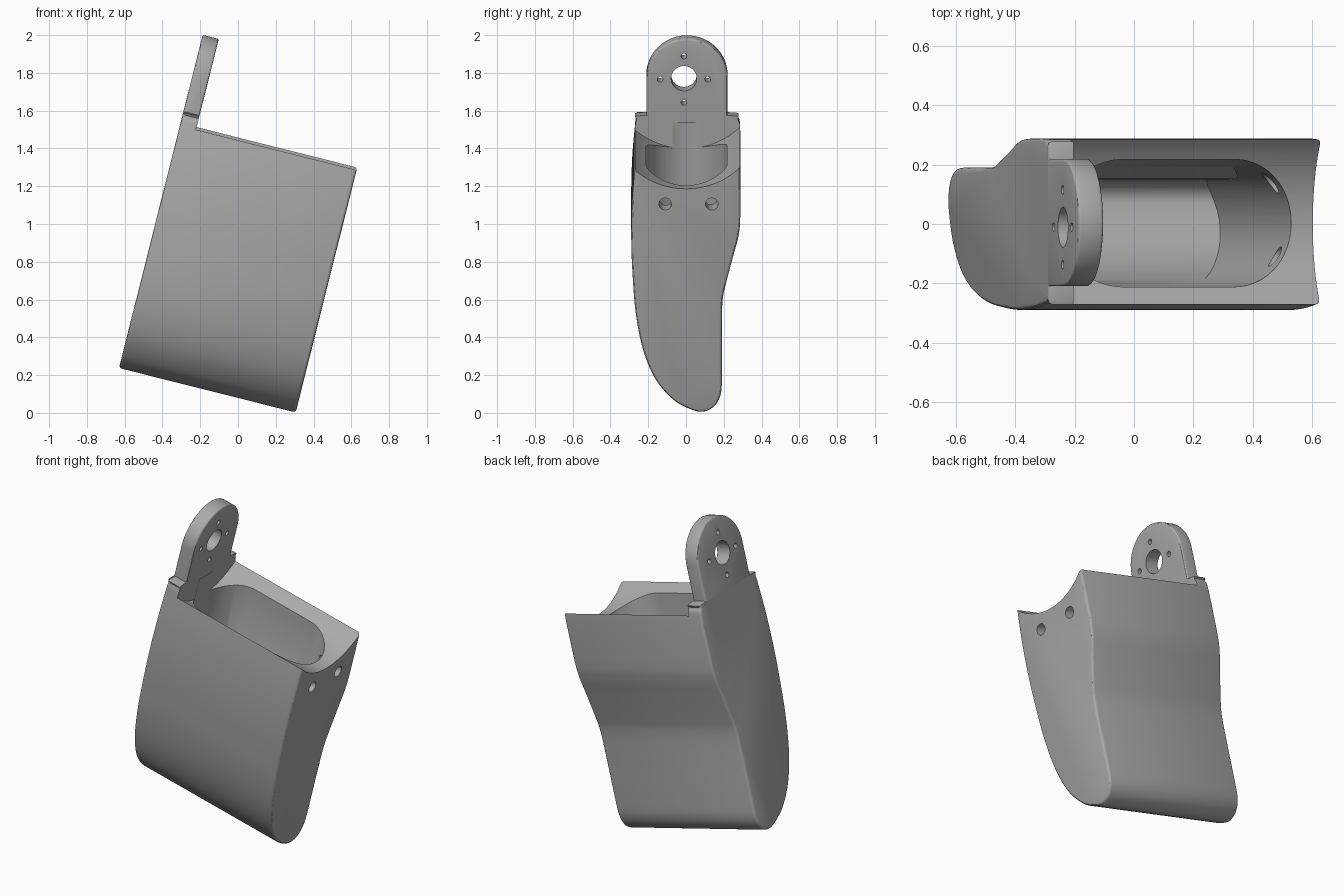
import bpy, bmesh, math
from mathutils import Vector, Matrix

if "Cube" in bpy.data.objects:
    bpy.data.objects.remove(bpy.data.objects["Cube"])

LENGTH, PLATE = 0.965, 0.088
PLACE = Matrix.Translation((-0.63, 0, 0.238)) @ Matrix.Rotation(math.radians(14.1), 4, 'Y')

grey = bpy.data.materials.new("matte_grey")
grey.use_nodes = True
COLOUR = (0.4, 0.4, 0.4, 1)
grey.diffuse_color = COLOUR
grey.node_tree.nodes["Principled BSDF"].inputs["Base Color"].default_value = COLOUR


def prism(name, outline, axis, start, end, rim=0.0):
    """Extrude a closed 2D outline along x (outline is y, z) or z (outline is x, y)."""
    bm = bmesh.new()
    place = (lambda a, b, t: (t, a, b)) if axis == 'X' else (lambda a, b, t: (a, b, t))
    lo, hi = ([bm.verts.new(place(a, b, t)) for a, b in outline] for t in (start, end))
    caps = [bm.faces.new(lo), bm.faces.new(hi)]
    n = len(outline)
    for i in range(n):
        j = (i + 1) % n
        bm.faces.new((lo[i], lo[j], hi[j], hi[i]))
    bmesh.ops.recalc_face_normals(bm, faces=bm.faces)
    if rim:
        edges = list({e for f in caps for e in f.edges})
        bmesh.ops.bevel(bm, geom=edges, offset=rim, segments=3, profile=0.5, affect='EDGES')
    mesh = bpy.data.meshes.new(name)
    bm.to_mesh(mesh)
    bm.free()
    mesh.materials.append(grey)
    obj = bpy.data.objects.new(name, mesh)
    bpy.context.collection.objects.link(obj)
    return obj


def arc(cx, cy, r, a0=0, a1=360, steps=48):
    """Points on an arc; a full turn leaves out the repeated end point."""
    count = steps if a1 - a0 == 360 else steps + 1
    turn = [math.radians(a0 + (a1 - a0) * i / steps) for i in range(count)]
    return [(cx + r * math.cos(t), cy + r * math.sin(t)) for t in turn]


def combine(target, other, operation):
    """Apply a boolean, then remove the helper object."""
    mod = target.modifiers.new("combine", 'BOOLEAN')
    mod.operation, mod.solver, mod.object = operation, 'EXACT', other
    other.hide_render = True
    bpy.context.view_layer.objects.active = target
    bpy.ops.object.modifier_apply(modifier=mod.name)
    bpy.data.objects.remove(other)


def smooth_loop(points, steps=5):
    """Closed Catmull-Rom curve through the points."""
    p, out = [Vector(q) for q in points], []
    n = len(p)
    for i in range(n):
        a, b, c, d = p[i - 1], p[i], p[(i + 1) % n], p[(i + 2) % n]
        for k in range(steps):
            t = k / steps
            out.append(0.5 * (2 * b + (c - a) * t + (2 * a - 5 * b + 4 * c - d) * t * t
                              + (3 * b - a - 3 * c + d) * t ** 3))
    return out


# Curved side profile (y, height), from the front shoulder round the toe to the back
PROFILE = smooth_loop([
    (-.225, 1.40), (-.262, 1.375), (-.272, 1.31), (-.285, 1.15), (-.29, .95), (-.283, .75),
    (-.265, .53), (-.225, .33), (-.16, .175), (-.07, .068), (.02, .015), (.09, 0),
    (.15, .03), (.185, .1), (.19, .22), (.19, .42), (.193, .6), (.212, .7), (.25, .85),
    (.276, .95), (.287, 1.05), (.287, 1.31), (.275, 1.375), (.23, 1.40)])

# Main housing with rounded end rims
housing = prism("housing", PROFILE, 'X', 0, LENGTH, rim=0.016)

# Concave saddle across the top, leaving the end plate standing
combine(housing, prism("saddle_cutter", arc(0, 1.63, 0.41, steps=96), 'X', PLATE, 1.3), 'DIFFERENCE')

# Mounting tab on the end plate
tab_outline = [(-.21, 1.2), (.22, 1.2)] + arc(.005, 1.603, .215, 0, 180)
combine(housing, prism("mounting_tab", tab_outline, 'X', 0, PLATE, rim=0.01), 'UNION')

# Deep pocket: a rounded slot limited by the inset side profile
inner = []
for i, q in enumerate(PROFILE):
    along = (PROFILE[(i + 1) % len(PROFILE)] - PROFILE[i - 1]).normalized()
    inset = q + Vector((-along.y, along.x)) * 0.04
    inner.append((inset.x, 0.17 + inset.y * 0.88))
slot = arc(.675, .003, .215, -90, 90) + arc(.29, .003, .215, 90, 270)
pocket = prism("pocket_cutter", slot, 'Z', 0.05, 1.36)
combine(pocket, prism("pocket_limit", inner, 'X', -0.1, 1.1), 'INTERSECT')
combine(housing, pocket, 'DIFFERENCE')

# Shaft hole with four screw holes round it
holes = [(-.011, 1.602, .068)]
holes += [(y, z, .015) for y, z in arc(-.011, 1.597, .126, steps=4)]
for y, z, r in holes:
    combine(housing, prism("tab_hole", arc(y, z, r, steps=32), 'X', -0.1, 0.2), 'DIFFERENCE')

# Two bolt holes through the far end wall
for y in (-.11, .137):
    combine(housing, prism("bolt_hole", arc(y, 1.137, .033, steps=32), 'X', 0.7, 1.1), 'DIFFERENCE')

# Lean the whole part and shade it smooth
housing.data.transform(PLACE)
bpy.ops.object.select_all(action='DESELECT')
housing.select_set(True)
bpy.context.view_layer.objects.active = housing
bpy.ops.object.shade_smooth_by_angle(angle=math.radians(30))
